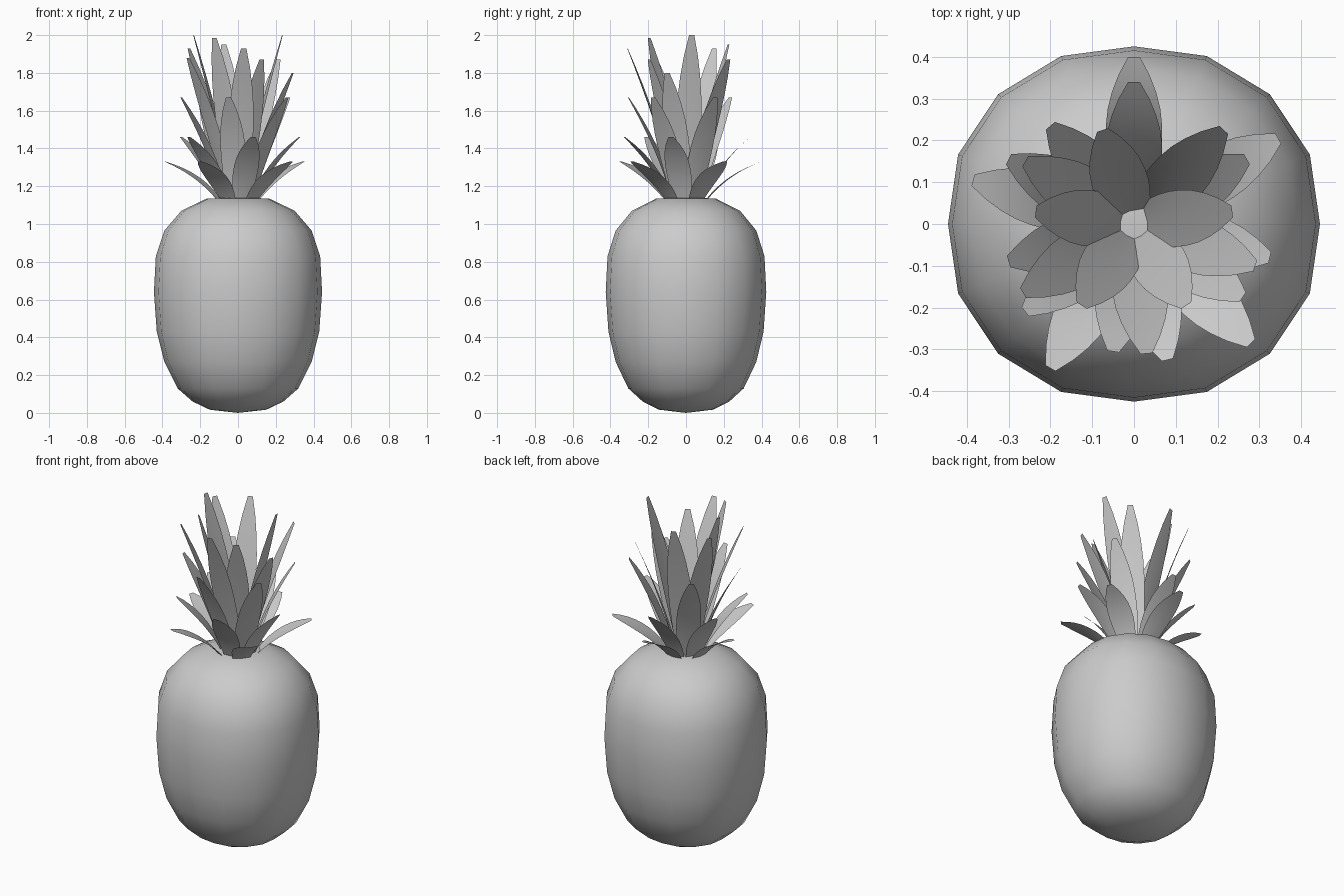
import bpy, bmesh, math
from mathutils import Vector

if "Cube" in bpy.data.objects:
    bpy.data.objects.remove(bpy.data.objects["Cube"])


def make_object(name, bm):
    me = bpy.data.meshes.new(name)
    bm.to_mesh(me)
    bm.free()
    ob = bpy.data.objects.new(name, me)
    bpy.context.collection.objects.link(ob)
    for p in me.polygons:
        p.use_smooth = True
    return ob


# Fruit body: 16-sided rounded-square lathe, slightly narrower front to back
profile = [(0.15, 0.017), (0.24, 0.06), (0.32, 0.13), (0.39, 0.27), (0.43, 0.43),
           (0.445, 0.64), (0.435, 0.83), (0.39, 0.965), (0.30, 1.07), (0.165, 1.135)]
SIDES = 16
bm = bmesh.new()
rings = []
for r, z in profile:
    ring = []
    for i in range(SIDES):
        a = math.tau * i / SIDES
        rr = r * (1 + 0.033 * abs(math.sin(2 * a)))
        ring.append(bm.verts.new((rr * math.cos(a), 0.955 * rr * math.sin(a), z)))
    rings.append(ring)
for a, b in zip(rings, rings[1:]):
    for i in range(SIDES):
        j = (i + 1) % SIDES
        bm.faces.new((a[i], a[j], b[j], b[i]))
for ring, z in ((rings[0], 0.0), (rings[-1], 1.14)):
    pole = bm.verts.new((0, 0, z))
    for i in range(SIDES):
        bm.faces.new((ring[i], ring[(i + 1) % SIDES], pole))
bmesh.ops.recalc_face_normals(bm, faces=bm.faces)
make_object("fruit_body", bm)

# Half width of a leaf along its length
WIDTHS = [0.047, 0.056, 0.063, 0.067, 0.067, 0.063, 0.053, 0.037, 0.014]


def make_leaf(name, tip, base_r, arch):
    """Thin curved blade from the crown centre to its tip."""
    tip = Vector(tip)
    out = Vector((tip.x, tip.y, 0)).normalized()
    side = Vector((-out.y, out.x, 0))
    up = Vector((0, 0, 1))
    base = out * base_r + up * 1.125
    rise, reach = tip.z - base.z, (tip - base).dot(out)
    inward = (up * reach - out * rise).normalized()
    ctrl = (base + tip) / 2 + arch * inward
    bm = bmesh.new()
    rows = []
    n = len(WIDTHS) - 1
    for k, w in enumerate(WIDTHS):
        t = k / n
        p = base * (1 - t) ** 2 + ctrl * 2 * t * (1 - t) + tip * t ** 2
        fold = inward * w * 0.15 * (1 - t)
        rows.append([bm.verts.new(p + side * w + fold), bm.verts.new(p),
                     bm.verts.new(p - side * w + fold)])
    for a, b in zip(rows, rows[1:]):
        for i in range(2):
            bm.faces.new((a[i], b[i], b[i + 1], a[i + 1]))
    make_object(name, bm)


# Crown tiers from outside in: base radius, arch, leaf tips
TIERS = [
    (0.11, 0.05, [(-0.385, 0.105, 1.33), (-0.20, -0.345, 1.33), (0.28, -0.285, 1.33),
                  (0.345, 0.205, 1.33), (0, 0.40, 1.33)]),
    (0.09, 0.05, [(0, 0.34, 1.46), (0.325, -0.08, 1.46), (0.08, -0.325, 1.46),
                  (-0.26, -0.21, 1.46), (-0.30, 0.155, 1.46)]),
    (0.075, 0.045, [(-0.30, -0.09, 1.67), (-0.05, -0.305, 1.67), (0.26, -0.175, 1.67),
                    (0.27, 0.155, 1.67), (-0.20, 0.235, 1.67)]),
    (0.055, 0.035, [(0.03, -0.31, 1.93), (0.29, -0.10, 1.80), (-0.265, -0.165, 1.88),
                    (-0.26, 0.15, 1.93), (0.215, 0.225, 1.87)]),
    (0.03, 0.02, [(-0.075, 0.225, 1.95), (0.235, 0.03, 2.0), (0.125, -0.195, 1.87),
                  (-0.125, -0.195, 1.985), (-0.235, 0.03, 2.0)]),
]
for ti, (base_r, arch, tips) in enumerate(TIERS):
    for li, tip in enumerate(tips):
        make_leaf(f"crown_leaf_{ti + 1}_{li + 1}", tip, base_r, arch)
